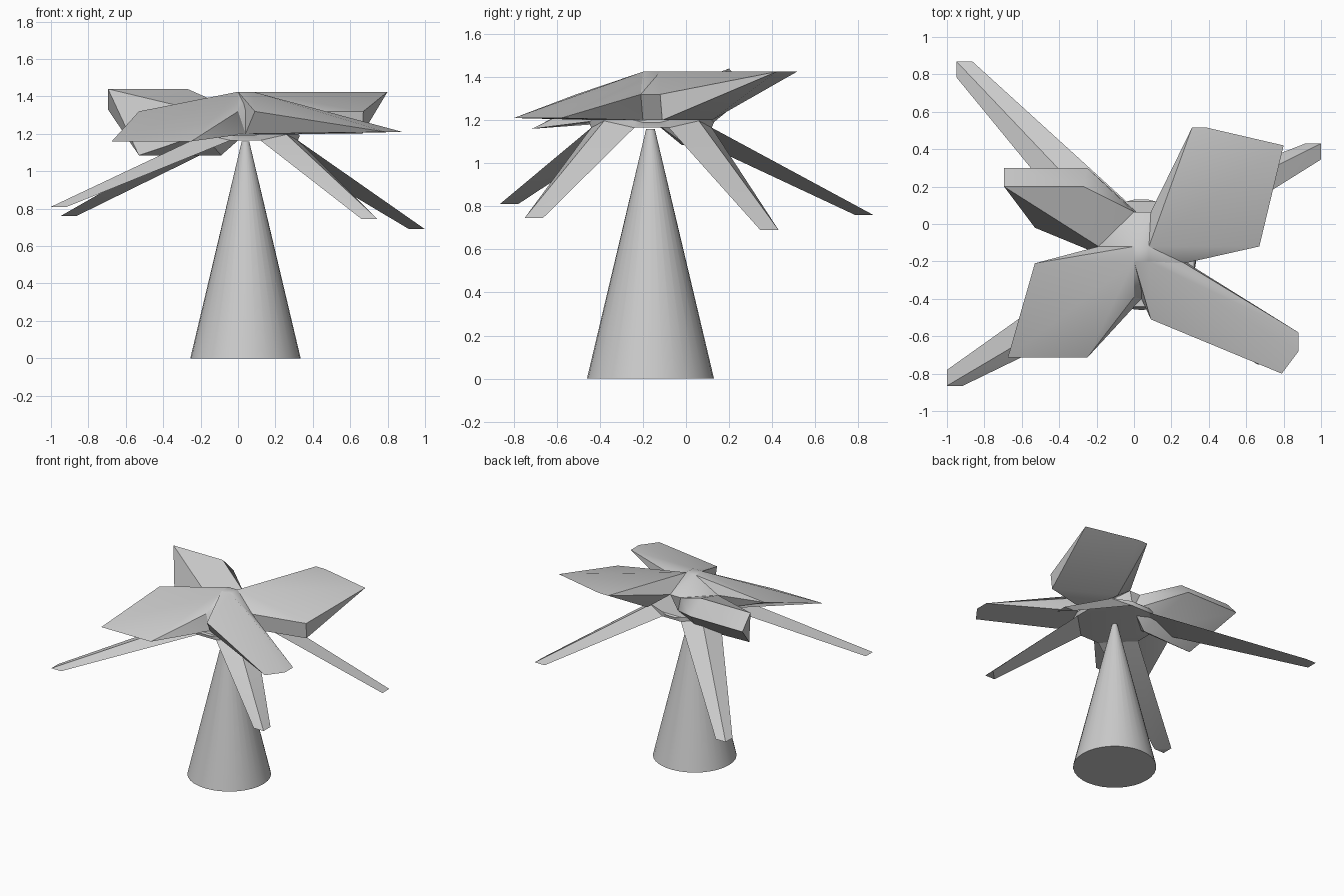
import bpy, bmesh
from mathutils import Vector

if "Cube" in bpy.data.objects:
    bpy.data.objects.remove(bpy.data.objects["Cube"])

CX, CY = 0.04, -0.16          # trunk axis


def hull(name, points):
    """Solid part wrapped around a few corner points."""
    bm = bmesh.new()
    for p in points:
        bm.verts.new(Vector(p))
    bmesh.ops.convex_hull(bm, input=bm.verts)
    loose = [v for v in bm.verts if not v.link_faces]
    bmesh.ops.delete(bm, geom=loose, context='VERTS')
    bmesh.ops.dissolve_limit(bm, angle_limit=0.02, verts=bm.verts, edges=bm.edges)
    bmesh.ops.recalc_face_normals(bm, faces=bm.faces)
    me = bpy.data.meshes.new(name)
    bm.to_mesh(me)
    bm.free()
    ob = bpy.data.objects.new(name, me)
    bpy.context.collection.objects.link(ob)
    bpy.ops.object.select_all(action='DESELECT')
    ob.select_set(True)
    bpy.context.view_layer.objects.active = ob
    bpy.ops.object.shade_smooth_by_angle(angle=0.6)
    return ob


# trunk: smooth tapered cone
bpy.ops.mesh.primitive_cone_add(vertices=32, radius1=0.295, radius2=0.02, depth=1.16,
                                location=(CX, CY - 0.005, 0.58))
bpy.context.object.name = "trunk"
bpy.ops.object.shade_smooth_by_angle(angle=0.6)

# lower crown: flat hub with four thin drooping fronds
tips = {
    "back_left": (-1, 1, -0.95, 0.87, 0.76),
    "back_right": (1, 1, 1.0, 0.43, 0.69),
    "front_left": (-1, -1, -1.0, -0.865, 0.81),
    "front_right": (1, -1, 0.745, -0.75, 0.745),
}
hub = []
for label, (sx, sy, tx, ty, tz) in tips.items():
    root = [(CX + sx * 0.08, CY + sy * 0.28, 1.165),
            (CX + sx * 0.28, CY + sy * 0.08, 1.165),
            (CX + sx * 0.22, CY + sy * 0.22, 1.197)]
    tip = [(tx, ty, tz), (tx - sx * 0.085, ty, tz), (tx, ty - sy * 0.085, tz)]
    hull("thin_frond_" + label, root + tip)
    hub += root + [(x, y, 1.2) for x, y, z in root]
    hub += [(CX + sx * 0.29, CY + sy * 0.04, 1.19), (CX + sx * 0.04, CY + sy * 0.29, 1.19)]
hull("lower_hub", hub)

# upper crown: peak, valleys between leaves, and underside
peak = [(0.0, -0.2, 1.425), (0.08, -0.2, 1.425), (0.08, -0.12, 1.425), (0.0, -0.12, 1.425)]
v_back = [(0.0, 0.065, 1.32), (0.09, 0.065, 1.32)]
v_right = (0.27, -0.21, 1.32)
v_front = [(0.0, -0.39, 1.32), (0.09, -0.51, 1.32)]
v_left = (-0.19, -0.12, 1.32)
b_back, b_right = (0.04, 0.04, 1.2), (0.27, -0.2, 1.2)
b_front, b_left = (0.04, -0.4, 1.2), (-0.19, -0.16, 1.2)

hull("upper_hub", peak + v_back + [v_right, v_front[0], v_left,
                                   b_back, b_right, b_front, b_left])

# wide leaves
hull("wide_leaf_back_right", [peak[2]] + [
    v_back[1], v_right, b_right, (0.25, 0.12, 1.2),
    (0.31, 0.515, 1.425), (0.39, 0.515, 1.425), (0.80, 0.42, 1.425),
    (0.67, -0.12, 1.32), (0.665, -0.11, 1.2)])
hull("wide_leaf_front_right", peak[:2] + [
    v_right, v_front[1], b_right, b_front,
    (0.79, -0.80, 1.21), (0.88, -0.68, 1.21), (0.88, -0.58, 1.21)])
hull("wide_leaf_front_left", [peak[0], peak[3]] + [
    v_left, v_front[0], b_left, b_front,
    (-0.53, -0.21, 1.32), (-0.675, -0.715, 1.16), (-0.25, -0.715, 1.16)])
hull("wide_leaf_back_left", [
    v_left, v_back[0], b_left, b_back,
    (-0.695, 0.2, 1.44), (-0.27, 0.2, 1.44),
    (-0.695, 0.3, 1.33), (-0.25, 0.3, 1.33),
    (-0.53, -0.02, 1.085), (-0.09, 0.0, 1.085)])
